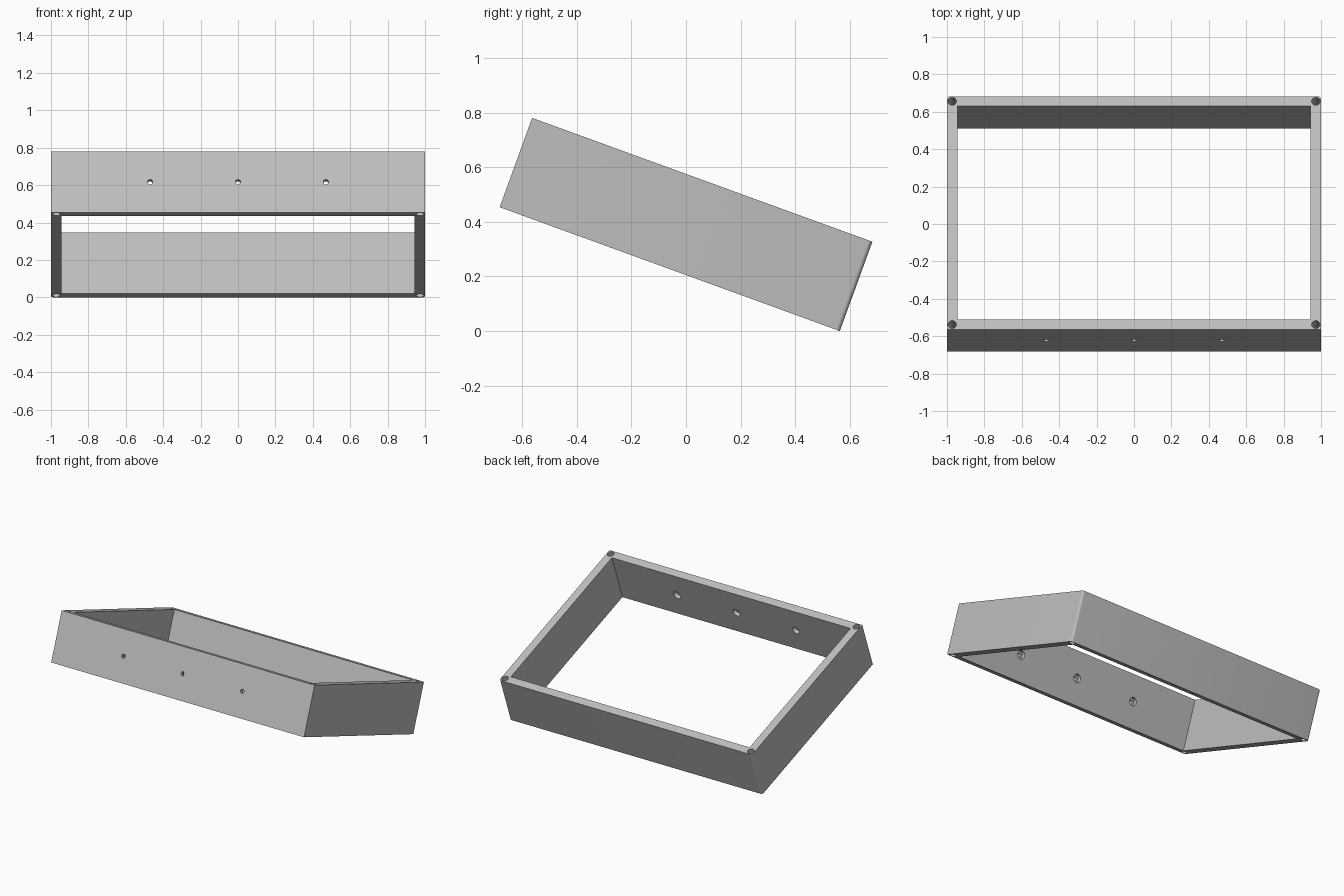
import bpy
import bmesh
from math import radians
from mathutils import Matrix

cube = bpy.data.objects.get("Cube")
if cube:
    bpy.data.objects.remove(cube)

# Frame size before tilting
WIDTH, DEPTH, HEIGHT, WALL = 2.0, 1.326, 0.348, 0.056
HALF_W, HALF_D = WIDTH / 2, DEPTH / 2

grey = bpy.data.materials.new("light grey")
grey.use_nodes = True
colour = (0.52, 0.52, 0.52, 1)
grey.diffuse_color = colour
grey.node_tree.nodes["Principled BSDF"].inputs["Base Color"].default_value = colour


def finish(name, bm):
    mesh = bpy.data.meshes.new(name)
    bm.to_mesh(mesh)
    bm.free()
    mesh.materials.append(grey)
    obj = bpy.data.objects.new(name, mesh)
    bpy.context.collection.objects.link(obj)
    return obj


def box(name, size):
    bm = bmesh.new()
    bmesh.ops.create_cube(bm, size=1, matrix=Matrix.Diagonal((*size, 1)))
    return bm


def cylinder(bm, radius, length, location, along_y=False):
    turn = Matrix.Rotation(radians(90), 4, "X") if along_y else Matrix()
    bmesh.ops.create_cone(bm, cap_ends=True, segments=32, radius1=radius, radius2=radius,
                          depth=length, matrix=Matrix.Translation(location) @ turn)


def cut(target, cutter):
    cutter.hide_render = True
    mod = target.modifiers.new("cut", "BOOLEAN")
    mod.operation, mod.solver, mod.object = "DIFFERENCE", "EXACT", cutter
    bpy.context.view_layer.objects.active = target
    bpy.ops.object.modifier_apply(modifier=mod.name)
    bpy.data.objects.remove(cutter)


# Outer block with softened rear corners
bm = box("frame", (WIDTH, DEPTH, HEIGHT))
rear = [e for e in bm.edges if all(v.co.y > 0 for v in e.verts)
        and abs(e.verts[0].co.z - e.verts[1].co.z) > 0.1]
bmesh.ops.bevel(bm, geom=rear, offset=0.016, segments=6, profile=0.5, affect="EDGES")
frame = finish("frame", bm)

# Open middle
cut(frame, finish("opening_cutter", box("opening", (WIDTH - 2 * WALL, DEPTH - 2 * WALL, 1))))

# Upright holes through the four corners
bm = bmesh.new()
for sx in (-1, 1):
    for sy in (-1, 1):
        cylinder(bm, 0.022, 1, (sx * (HALF_W - 0.028), sy * (HALF_D - 0.028), 0))
cut(frame, finish("corner_hole_cutter", bm))

# Screw holes in the front wall, each with a wider recess on the inside
for radius, start, end in ((0.014, -0.1, 0.1), (0.028, 0.028, 0.1)):
    bm = bmesh.new()
    for x in (-0.47, 0, 0.47):
        cylinder(bm, radius, end - start, (x, -HALF_D + (start + end) / 2, 0), True)
    cut(frame, finish("screw_hole_cutter", bm))

# Tilt the frame forward-up and rest it on the ground
frame.data.transform(Matrix.Rotation(radians(-20), 4, "X"))
lowest = min(v.co.z for v in frame.data.vertices)
frame.data.transform(Matrix.Translation((0, 0, -lowest)))

bpy.ops.object.select_all(action="DESELECT")
frame.select_set(True)
bpy.context.view_layer.objects.active = frame
bpy.ops.object.shade_smooth_by_angle(angle=radians(30))
